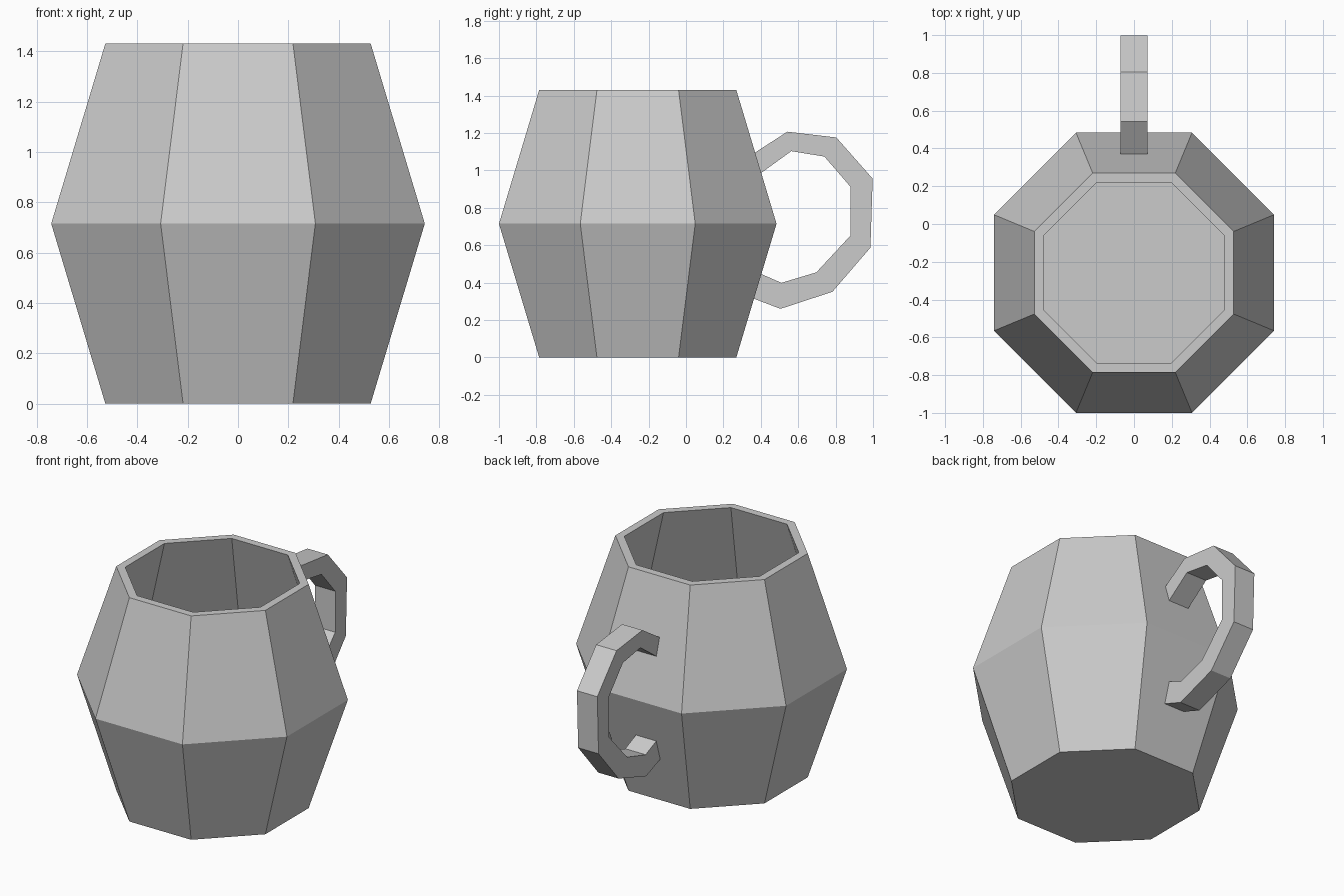
import bpy, bmesh
from math import cos, sin, pi

if "Cube" in bpy.data.objects:
    bpy.data.objects.remove(bpy.data.objects["Cube"])

CY = -0.258  # body axis

def finish(name, bm):
    bmesh.ops.recalc_face_normals(bm, faces=bm.faces)
    me = bpy.data.meshes.new(name)
    bm.to_mesh(me)
    bm.free()
    ob = bpy.data.objects.new(name, me)
    bpy.context.collection.objects.link(ob)
    return ob

# Octagonal cup: lofted rings given as (apothem, z), outside then inside
bm = bmesh.new()
profile = [(0.527, 0), (0.742, 0.715), (0.527, 1.43),
           (0.478, 1.43), (0.69, 0.715), (0.49, 0.05)]
rings = []
for a, z in profile:
    r = a / cos(pi / 8)
    rings.append([bm.verts.new((r * cos(pi / 8 + i * pi / 4),
                                CY + r * sin(pi / 8 + i * pi / 4), z)) for i in range(8)])
for lo, hi in zip(rings, rings[1:]):
    for i in range(8):
        j = (i + 1) % 8
        bm.faces.new((lo[i], lo[j], hi[j], hi[i]))
bm.faces.new(rings[0])
bm.faces.new(rings[-1])
finish("cup_body", bm)

# Handle: outer and inner outlines (y, z) swept across the width
outer = [(0.345, 1.08), (0.542, 1.207), (0.804, 1.176), (0.998, 0.956),
         (0.986, 0.587), (0.783, 0.351), (0.505, 0.26), (0.34, 0.323)]
inner = [(0.375, 0.967), (0.563, 1.103), (0.74, 1.074), (0.879, 0.913),
         (0.879, 0.651), (0.697, 0.455), (0.51, 0.399), (0.375, 0.458)]
bm = bmesh.new()
W = 0.072
sections = [[bm.verts.new(p) for p in ((-W, *o), (W, *o), (W, *n), (-W, *n))]
            for o, n in zip(outer, inner)]
for a, b in zip(sections, sections[1:]):
    for i in range(4):
        j = (i + 1) % 4
        bm.faces.new((a[i], a[j], b[j], b[i]))
bm.faces.new(sections[0])
bm.faces.new(sections[-1])
finish("handle", bm)
